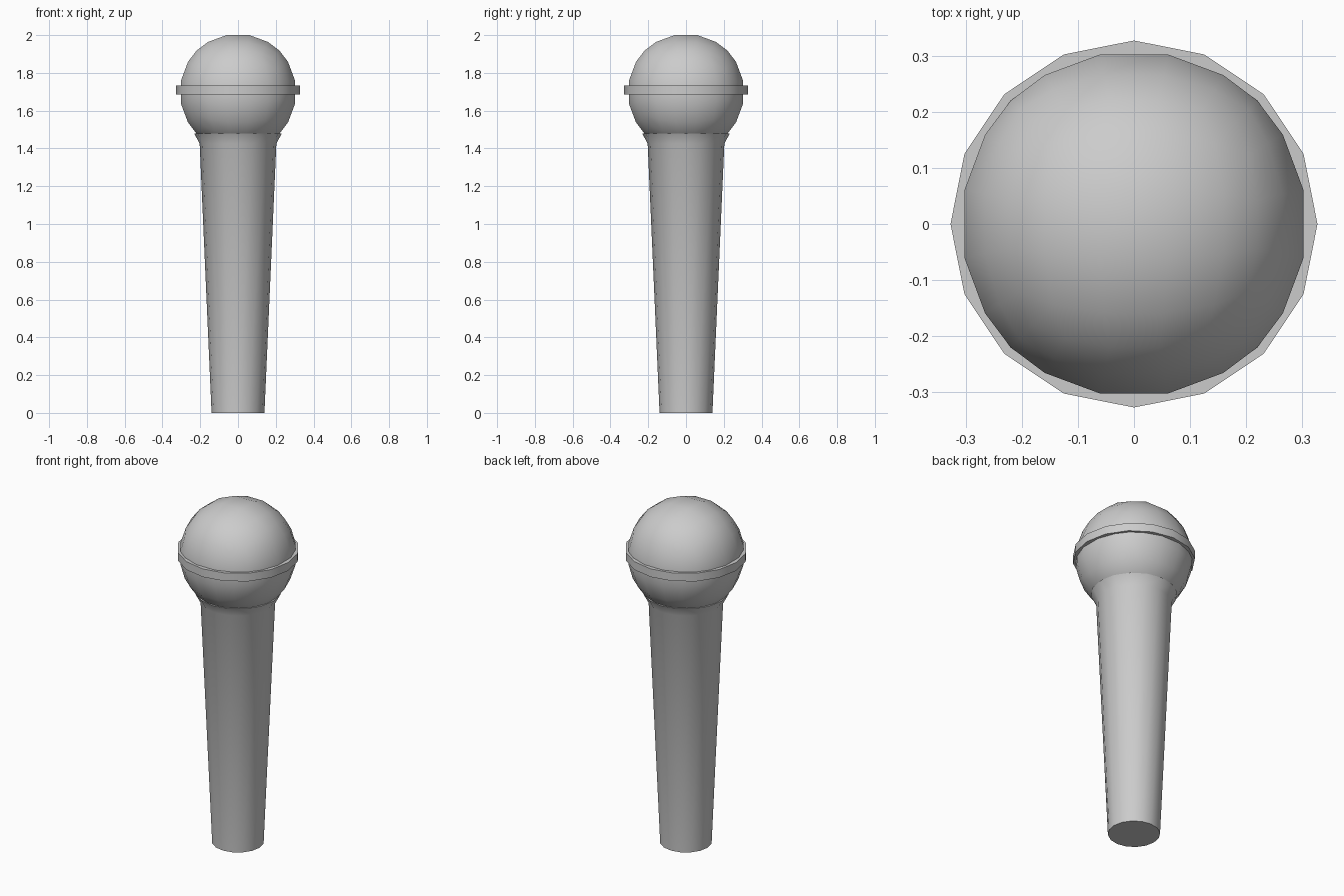
import bpy, bmesh, math

if "Cube" in bpy.data.objects:
    bpy.data.objects.remove(bpy.data.objects["Cube"])

SIDES = 16


def finish(bm, name, angle=30):
    bmesh.ops.recalc_face_normals(bm, faces=bm.faces)
    mesh = bpy.data.meshes.new(name)
    bm.to_mesh(mesh)
    bm.free()
    ob = bpy.data.objects.new(name, mesh)
    bpy.context.collection.objects.link(ob)
    bpy.ops.object.select_all(action='DESELECT')
    ob.select_set(True)
    bpy.context.view_layer.objects.active = ob
    bpy.ops.object.shade_smooth_by_angle(angle=math.radians(angle))
    return ob


def lathe(name, profile):
    """Closed solid of revolution from (radius, z) points."""
    bm = bmesh.new()
    rings = []
    for r, z in profile:
        rings.append([bm.verts.new((r * math.cos(2 * math.pi * i / SIDES),
                                    r * math.sin(2 * math.pi * i / SIDES), z))
                      for i in range(SIDES)])
    for a, b in zip(rings, rings[1:]):
        for i in range(SIDES):
            j = (i + 1) % SIDES
            bm.faces.new((a[i], a[j], b[j], b[i]))
    bm.faces.new(rings[0])
    bm.faces.new(rings[-1])
    return finish(bm, name)


# Tapered handle with flared collar
lathe("handle", [(0.14, 0.0), (0.203, 1.425), (0.232, 1.48)])

# Band around the head
lathe("head_band", [(0.327, 1.685), (0.327, 1.733)])

# Grille: cube with five divisions per edge, pushed out to a sphere
bm = bmesh.new()
bmesh.ops.create_cube(bm, size=2)
bmesh.ops.subdivide_edges(bm, edges=bm.edges[:], cuts=4, use_grid_fill=True)
for v in bm.verts:
    v.co = v.co.normalized() * 0.314
    v.co.z += 1.698
finish(bm, "grille", 40)
